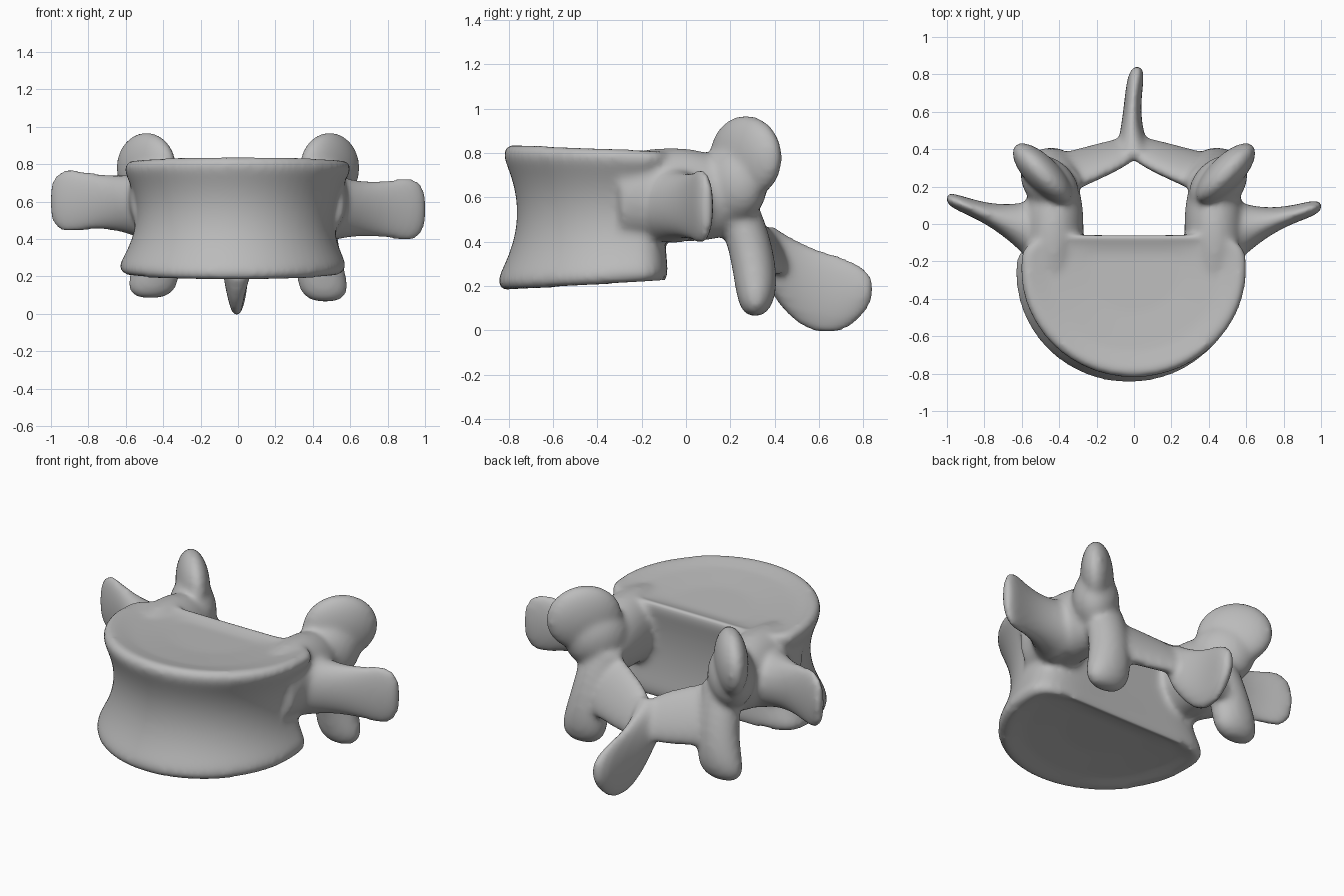
import bpy, bmesh
from math import cos, sin, pi
from mathutils import Vector, Matrix

cube = bpy.data.objects.get("Cube")
if cube:
    bpy.data.objects.remove(cube)

bone = bpy.data.materials.new("bone grey")
bone.use_nodes = True
GREY = (0.5, 0.5, 0.5, 1)
bone.diffuse_color = GREY
bone.node_tree.nodes["Principled BSDF"].inputs["Base Color"].default_value = GREY

bm = bmesh.new()
RIGHTWARD, BACKWARD, UPWARD = Vector((1, 0, 0)), Vector((0, 1, 0)), Vector((0, 0, 1))
SIDES = 64
ANGLES = [2 * pi * i / SIDES for i in range(SIDES)]


def loft(rings):
    """Bridge rings of points into one closed shell."""
    rows = [[bm.verts.new(point) for point in ring] for ring in rings]
    faces = [bm.faces.new(rows[0]), bm.faces.new(rows[-1])]
    for lower, upper in zip(rows, rows[1:]):
        for i in range(SIDES):
            faces.append(bm.faces.new((lower[i - 1], lower[i], upper[i], upper[i - 1])))
    bmesh.ops.recalc_face_normals(bm, faces=faces)


def process(root, middle, tip, across, along):
    """Round-tipped bar; each station is x, y, z, radius across, radius along."""
    rings = []
    steps = 14
    for i in range(steps + 1):
        t = 0.99 * sin(pi / 2 * i / steps)
        x, y, z, wide, deep = [
            a * (1 - t) * (1 - 2 * t) + b * 4 * t * (1 - t) + c * t * (2 * t - 1)
            for a, b, c in zip(root, middle, tip)]
        taper = (1 - t ** 8) ** 0.5
        centre = Vector((x, y, z))
        rings.append([centre + across * wide * taper * cos(angle)
                      + along * deep * taper * sin(angle) for angle in ANGLES])
    loft(rings)


def ellipsoid(centre, turn, radii):
    placement = (Matrix.Translation(centre) @ Matrix.Rotation(turn, 4, "Z")
                 @ Matrix.Diagonal(radii).to_4x4())
    bmesh.ops.create_uvsphere(bm, u_segments=SIDES, v_segments=SIDES // 2,
                              radius=1, matrix=placement)


def body_ring(height, scale, dish=0):
    """Kidney outline: round in front, squared and hollowed behind."""
    ring = []
    for angle in ANGLES:
        c, s = cos(angle), sin(angle)
        if s < 0:
            x, y = 0.61 * c, 0.59 * s
        else:
            x = 0.61 * abs(c) ** 0.6 * (1 if c > 0 else -1)
            y = 0.21 * s ** 0.6 - 0.03 * s ** 6
        y = y * scale - 0.25 + 0.015 * height
        wedge = (y + 0.8) * (0.01 - 0.05 * height)
        ring.append(Vector((x * scale + 0.015 * (height - 1), y,
                            0.51 + 0.33 * height * (1 - dish) + wedge)))
    return ring


# Vertebral body: waisted wall, rounded rims and dished ends
LEVELS = 30
rings = [body_ring(-1, 0.4, 0.1), body_ring(-1, 0.75, 0.06)]
for level in range(LEVELS + 1):
    height = 2 * level / LEVELS - 1
    rings.append(body_ring(height, 0.87 + 0.19 * height ** 2 - 0.12 * height ** 12))
rings += [body_ring(1, 0.75, 0.06), body_ring(1, 0.4, 0.1)]
loft(rings)

slope_up = Vector((0, -0.5, 0.85))
slope_out = Vector((0, 0.85, 0.5))

for side in (1, -1):
    # Pedicle bridging the body and the rear arch
    process((side * 0.43, -0.3, 0.6, 0.14, 0.19), (side * 0.43, 0, 0.61, 0.16, 0.21),
            (side * 0.42, 0.28, 0.58, 0.13, 0.16), RIGHTWARD, UPWARD)

    # Transverse process: flat paddle, a little higher on the model's right
    lift = 0 if side > 0 else 0.04
    process((side * 0.5, -0.06, 0.57, 0.2, 0.18),
            (side * 0.75, 0.02 + lift / 2, 0.56 + lift, 0.07, 0.15),
            (side * 1.01, 0.1 + lift, 0.56 + lift, 0.06, 0.23), BACKWARD, UPWARD)

    # Superior articular process: ear turned toward the canal, on a thick neck
    turn = side * 0.8
    ellipsoid((side * 0.49, 0.27, 0.78), turn, (0.21, 0.09, 0.19))
    ellipsoid((side * 0.45, 0.21, 0.66), turn, (0.18, 0.13, 0.18))

    # Inferior articular process hanging from the arch
    process((side * 0.4, 0.21, 0.6, 0.12, 0.1), (side * 0.43, 0.3, 0.32, 0.12, 0.1),
            (side * 0.47, 0.31, 0.06 + lift / 2, 0.17, 0.09), RIGHTWARD, BACKWARD)

    # Lamina sloping back to the midline
    process((side * 0.42, 0.25, 0.44, 0.2, 0.08), (side * 0.2, 0.33, 0.4, 0.17, 0.06),
            (side * -0.05, 0.42, 0.35, 0.13, 0.05), slope_up, slope_out)

# Spinous process: deep thin blade
process((0, 0.38, 0.33, 0.1, 0.15), (-0.01, 0.59, 0.18, 0.05, 0.19),
        (0.02, 0.85, 0.19, 0.06, 0.13), RIGHTWARD, UPWARD)

mesh = bpy.data.meshes.new("vertebra")
bm.to_mesh(mesh)
bm.free()
mesh.materials.append(bone)
vertebra = bpy.data.objects.new("vertebra", mesh)
bpy.context.collection.objects.link(vertebra)

# Fuse the parts and soften the joins
fuse = vertebra.modifiers.new("fuse", "REMESH")
fuse.mode = "VOXEL"
fuse.voxel_size = 0.016
fuse.use_smooth_shade = True
soften = vertebra.modifiers.new("soften", "SMOOTH")
soften.factor = 0.5
soften.iterations = 12
